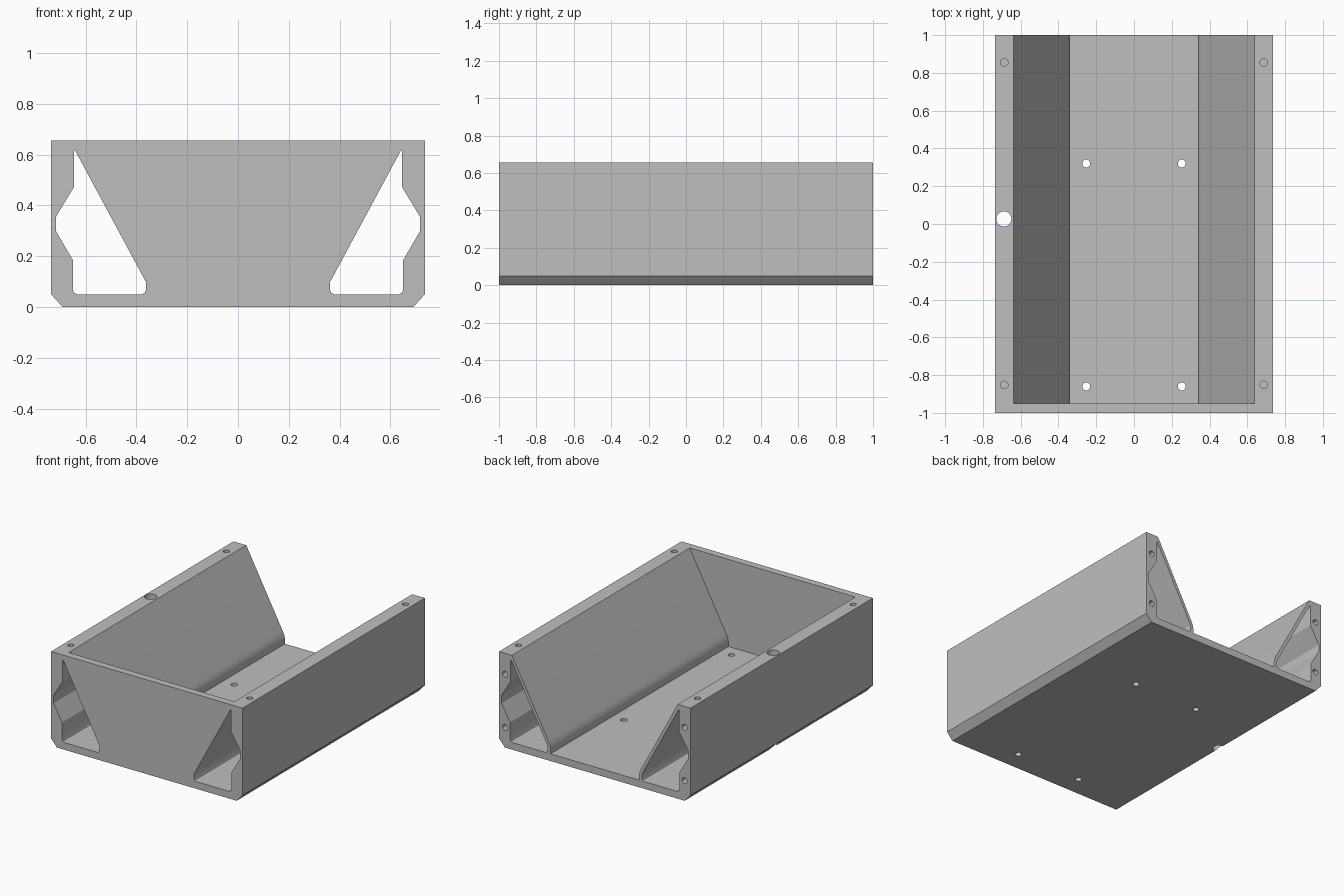
import bpy, bmesh
from math import radians
from mathutils import Matrix, Vector

cube = bpy.data.objects.get("Cube")
if cube:
    bpy.data.objects.remove(cube, do_unlink=True)

grey = bpy.data.materials.new("mid grey")
grey.use_nodes = True
colour = (0.52, 0.52, 0.52, 1)
grey.diffuse_color = colour
grey.node_tree.nodes["Principled BSDF"].inputs["Base Color"].default_value = colour


def make_object(name, bm):
    bmesh.ops.recalc_face_normals(bm, faces=bm.faces)
    mesh = bpy.data.meshes.new(name)
    bm.to_mesh(mesh)
    bm.free()
    mesh.materials.append(grey)
    obj = bpy.data.objects.new(name, mesh)
    bpy.context.collection.objects.link(obj)
    return obj


def extrude_profile(name, points, y0, y1):
    """Prism along y from a list of (x, z) points."""
    bm = bmesh.new()
    face = bm.faces.new([bm.verts.new((x, y0, z)) for x, z in points])
    new = bmesh.ops.extrude_face_region(bm, geom=[face])["geom"]
    verts = [v for v in new if isinstance(v, bmesh.types.BMVert)]
    bmesh.ops.translate(bm, verts=verts, vec=(0, y1 - y0, 0))
    return make_object(name, bm)


def drill(name, centre, radius, length, axis="Z"):
    """Cylindrical cutter centred on a point."""
    bm = bmesh.new()
    bmesh.ops.create_cone(bm, cap_ends=True, segments=32, radius1=radius,
                          radius2=radius, depth=length)
    if axis == "Y":
        bm.transform(Matrix.Rotation(radians(90), 4, "X"))
    bm.transform(Matrix.Translation(Vector(centre)))
    return make_object(name, bm)


def mirrored(half):
    return half + [(-x, z) for x, z in reversed(half)]


# Outer block with chamfered lower edges
body = extrude_profile("open_tray_body", mirrored(
    [(0.69, 0), (0.735, 0.05), (0.735, 0.655)]), -1, 1)

# Central trough with sloping sides, leaving the front wall
cutters = [extrude_profile("trough_cutter", mirrored(
    [(0.34, 0.05), (0.34, 0.085), (0.345, 0.11), (0.357, 0.135), (0.661, 0.7)]),
    -0.95, 1.1)]

# Hollow channel running through each side wall
channel = [(0.642, 0.618), (0.646, 0.615), (0.646, 0.472), (0.717, 0.354),
           (0.717, 0.30), (0.65, 0.185), (0.65, 0.067), (0.645, 0.056),
           (0.633, 0.05), (0.378, 0.05), (0.367, 0.056), (0.362, 0.067),
           (0.362, 0.098)]

for side in (-1, 1):
    cutters.append(extrude_profile(
        "channel_cutter", [(side * x, z) for x, z in channel], -1.1, 1.1))
    for y in (-0.86, 0.32):
        cutters.append(drill("floor_hole_cutter", (side * 0.253, y, 0), 0.021, 0.2))
    for y in (-0.852, 0.855):
        cutters.append(drill("rim_hole_cutter", (side * 0.687, y, 0.655), 0.02, 0.2))
    for z in (0.14, 0.51):
        cutters.append(drill("back_hole_cutter", (side * 0.689, 1, z), 0.02, 0.2, "Y"))

# Large hole passing down through the right wall
cutters.append(drill("cable_hole_cutter", (-0.689, 0.027, 0.3), 0.04, 1))

bpy.context.view_layer.objects.active = body
for cutter in cutters:
    cut = body.modifiers.new(cutter.name, "BOOLEAN")
    cut.operation = "DIFFERENCE"
    cut.solver = "EXACT"
    cut.object = cutter
    bpy.ops.object.modifier_apply(modifier=cut.name)
    bpy.data.objects.remove(cutter, do_unlink=True)

bpy.ops.object.select_all(action="DESELECT")
body.select_set(True)
bpy.ops.object.shade_smooth_by_angle(angle=radians(25))
